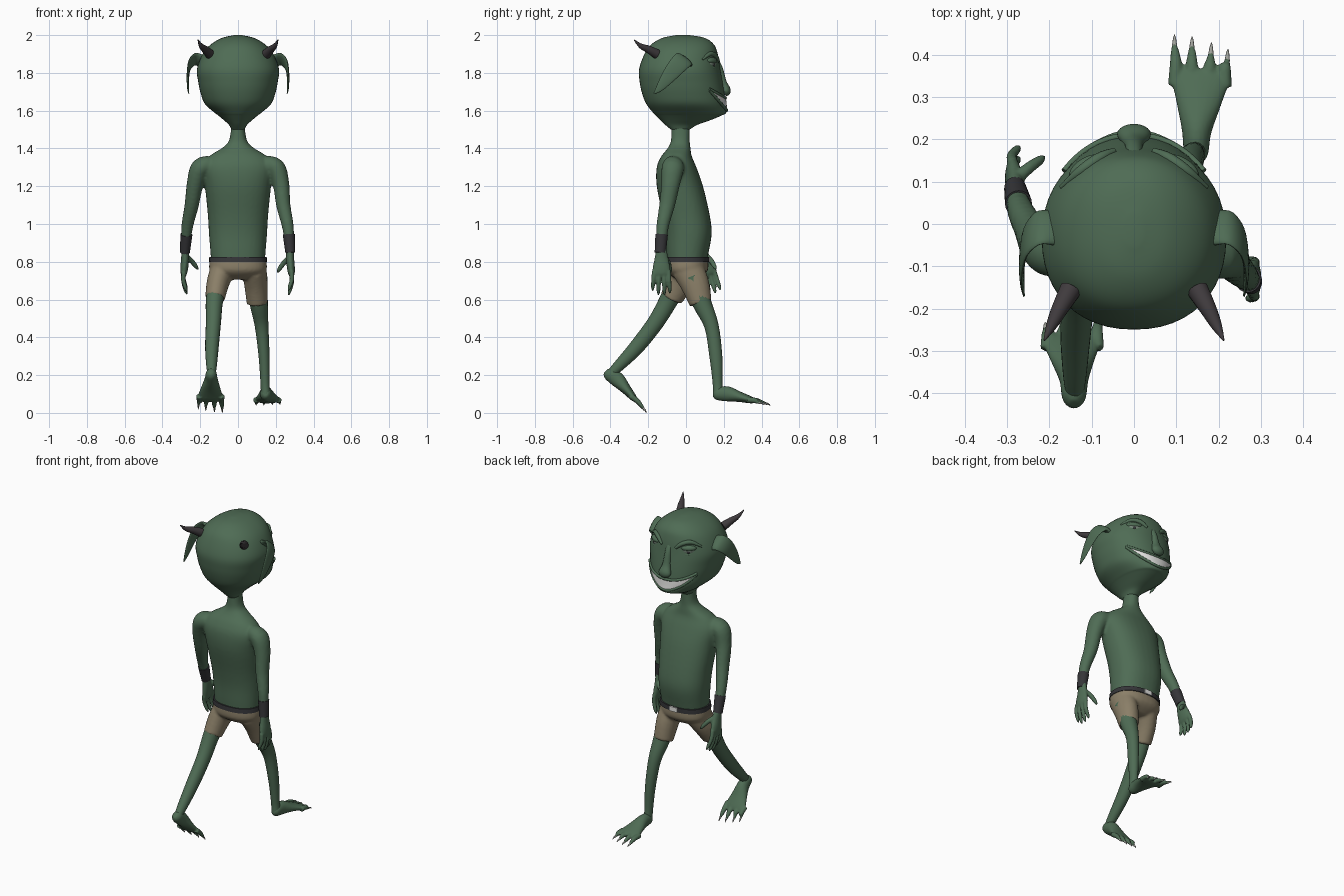
import bpy, bmesh, math
from mathutils import Vector, Matrix

if "Cube" in bpy.data.objects:
    bpy.data.objects.remove(bpy.data.objects["Cube"])


def material(name, rgb):
    m = bpy.data.materials.new(name)
    m.diffuse_color = (*rgb, 1)
    m.use_nodes = True
    m.node_tree.nodes["Principled BSDF"].inputs["Base Color"].default_value = m.diffuse_color
    return m


SKIN = material("green skin", (0.078, 0.15, 0.09))
CLOTH = material("tan cloth", (0.26, 0.215, 0.14))
DARK = material("dark leather", (0.036, 0.036, 0.04))
HORN = material("dark horn", (0.05, 0.043, 0.047))
WHITE = material("white teeth", (0.78, 0.78, 0.76))
EYE = material("grey green eye", (0.17, 0.23, 0.18))
CLAW = material("pale claw", (0.35, 0.36, 0.33))
I4 = Matrix.Identity(4)
FLIP = Matrix.Scale(-1, 4, (1, 0, 0))


def smooth_rows(rows, k):
    """Catmull-Rom interpolation of every column"""
    out = []
    for i in range(len(rows) - 1):
        q = [rows[max(i - 1, 0)], rows[i], rows[i + 1], rows[min(i + 2, len(rows) - 1)]]
        for j in range(k):
            t = j / k
            out.append([0.5 * (2 * b + (c - a) * t + (2 * a - 5 * b + 4 * c - d) * t * t
                               + (3 * b - a - 3 * c + d) * t ** 3) for a, b, c, d in zip(*q)])
    return out + [list(rows[-1])]


def spow(v, p):
    return math.copysign(abs(v) ** p, v)


def tube(bm, rows, M=I4, side=(1, 0, 0), flat=False, k=4, n=20, e=2.0):
    """loft elliptical rings (x, y, z, half width, half depth) along a path"""
    rows = smooth_rows([r if len(r) == 5 else (*r, r[3]) for r in rows], k)
    P = [Vector(r[:3]) for r in rows]
    rings = []
    for i, r in enumerate(rows):
        t = Vector((0, 0, 1)) if flat else (P[min(i + 1, len(P) - 1)] - P[max(i - 1, 0)]).normalized()
        u = Vector(side)
        u = (u - t * u.dot(t)).normalized()
        v = t.cross(u)
        ring = []
        for j in range(n):
            a = 2 * math.pi * j / n
            ring.append(bm.verts.new(M @ (P[i] + u * max(r[3], .0005) * spow(math.cos(a), 2 / e)
                                          + v * max(r[4], .0005) * spow(math.sin(a), 2 / e))))
        rings.append(ring)
    for r0, r1 in zip(rings, rings[1:]):
        for j in range(n):
            bm.faces.new((r0[j], r0[(j + 1) % n], r1[(j + 1) % n], r1[j]))
    bm.faces.new(rings[0])
    bm.faces.new(rings[-1])


def finish(bm, name, mat, voxel=0, relax=6):
    bmesh.ops.recalc_face_normals(bm, faces=bm.faces)
    me = bpy.data.meshes.new(name)
    bm.to_mesh(me)
    bm.free()
    me.materials.append(mat)
    ob = bpy.data.objects.new(name, me)
    bpy.context.collection.objects.link(ob)
    for p in me.polygons:
        p.use_smooth = True
    if voxel:
        r = ob.modifiers.new("blend", 'REMESH')
        r.mode, r.voxel_size, r.use_smooth_shade = 'VOXEL', voxel, True
        s = ob.modifiers.new("relax", 'SMOOTH')
        s.factor, s.iterations = 0.5, relax
    else:
        me.set_sharp_from_angle(angle=math.radians(55))
    return ob


def part(name, mat, *paths, **kw):
    bm = bmesh.new()
    for p in paths:
        tube(bm, p, **kw)
    return finish(bm, name, mat)


def bands(rows):
    """(z, half width, back y, front y) to flat rings"""
    return [(0, (b + f) / 2, z, w, (f - b) / 2) for z, w, b, f in rows]


# torso and arms, blended together
arm_r = [(.15, -.065, 1.31, .05, .055), (.2, -.07, 1.295, .052, .06), (.228, -.082, 1.21, .044, .05),
         (.24, -.1, 1.1, .038, .042), (.265, -.125, .98, .031, .033), (.277, -.135, .84, .021, .025)]
arm_l = [(-.15, -.065, 1.31, .05, .055), (-.2, -.065, 1.295, .052, .06), (-.228, -.05, 1.21, .044, .048),
         (-.245, -.015, 1.1, .038, .042), (-.27, .035, .98, .031, .033), (-.28, .085, .84, .021, .025)]
bm = bmesh.new()
tube(bm, bands([(.78, .14, -.1, .105), (.85, .146, -.105, .12), (.95, .154, -.11, .136), (1.05, .16, -.125, .125),
                (1.2, .175, -.155, .09), (1.3, .185, -.155, .055), (1.36, .15, -.13, .03),
                (1.4, .088, -.098, .024), (1.44, .048, -.08, .02), (1.53, .034, -.077, .02)]),
     flat=True, n=32, e=2.3)
tube(bm, arm_r)
tube(bm, arm_l)
finish(bm, "torso_and_arms", SKIN, .009)

# head
head = bands([(1.5, .034, -.08, .02), (1.525, .048, -.11, .06), (1.55, .075, -.135, .13), (1.575, .105, -.16, .19),
              (1.59, .125, -.175, .213), (1.635, .175, -.21, .21), (1.69, .197, -.232, .204), (1.75, .21, -.245, .195),
              (1.82, .217, -.248, .182), (1.9, .187, -.22, .168), (1.95, .145, -.185, .148),
              (1.985, .085, -.125, .1), (2.0, .02, -.05, .02)])
part("head", SKIN, head, flat=True, n=48, e=2.2, k=5)
HEAD = smooth_rows(head, 5)


def on_head(th, z, off=0.0):
    """point on the head surface; th measured from straight ahead"""
    for r0, r1 in zip(HEAD, HEAD[1:]):
        if r0[2] <= z <= r1[2]:
            f = (z - r0[2]) / (r1[2] - r0[2])
            x, y, _, a, b = [p + (q - p) * f for p, q in zip(r0, r1)]
            return Vector((x + (a + off) * spow(math.sin(th), 2 / 2.2),
                           y + (b + off) * spow(math.cos(th), 2 / 2.2), z))


# grin: teeth plate and lips following the head
def lip_high(s):
    return 1.667 + .048 * s * s


def lip_low(s):
    return 1.602 + .105 * s * s


bm = bmesh.new()
N, W = 32, .9
grid = []
for i in range(N + 1):
    s = 2 * i / N - 1
    lo, hi = lip_low(s), lip_high(s)
    grid.append([bm.verts.new(on_head(s * W, lo + (hi - lo) * j / 6, .005)) for j in range(7)])
for c0, c1 in zip(grid, grid[1:]):
    for j in range(6):
        bm.faces.new((c0[j], c0[j + 1], c1[j + 1], c1[j]))
finish(bm, "teeth", WHITE)
part("lips", SKIN, *[[(*on_head(s / 8 * W, f(s / 8), .002), .008) for s in range(-8, 9)]
                     for f in (lip_high, lip_low)], side=(0, 0, 1), n=10, k=2)

# nose
part("nose", SKIN, [(0, .14, 1.9, .02, .012), (0, .172, 1.83, .02, .02), (0, .193, 1.75, .026, .022),
                    (0, .212, 1.705, .04, .025), (0, .203, 1.685, .022, .014)])


def ball(name, mat, M, size):
    bm = bmesh.new()
    bmesh.ops.create_uvsphere(bm, u_segments=24, v_segments=14, radius=1,
                              matrix=M @ Matrix.Diagonal((*size, 1)))
    return finish(bm, name, mat)


for sx, tag in ((1, "right"), (-1, "left")):
    S = I4 if sx > 0 else FLIP
    # eyes with heavy lids and brows
    E = Matrix.Translation((sx * .112, .133, 1.85)) @ Matrix.Rotation(-sx * .55, 4, 'Z')
    ball(tag + "_eye", EYE, E, (.042, .02, .027))
    ball(tag + "_pupil", DARK, E @ Matrix.Translation((0, .015, -.006)), (.011, .006, .011))
    ball(tag + "_upper_lid", SKIN, E @ Matrix.Translation((0, 0, .014)), (.046, .024, .019))
    ball(tag + "_lower_lid", SKIN, E @ Matrix.Translation((0, 0, -.024)), (.044, .021, .012))
    part(tag + "_brow", SKIN, [(*on_head(a, z, 0), r) for a, z, r in
                               ((.2, 1.86, .008), (.4, 1.89, .013), (.7, 1.9, .012), (1.0, 1.87, .005))],
         M=S, side=(0, 0, 1), n=12)
    # ears and horns
    part(tag + "_ear", SKIN, [(.185, -.01, 1.86, .05, .02), (.225, -.01, 1.872, .05, .012),
                              (.255, -.04, 1.845, .048, .009), (.265, -.09, 1.785, .038, .007),
                              (.264, -.14, 1.72, .02, .005), (.26, -.17, 1.69, .003, .002)],
         M=S, side=(0, .78, -.62), n=24)
    part(tag + "_horn", HORN, [(.15, -.155, 1.9, .026), (.175, -.2, 1.925, .02),
                               (.195, -.24, 1.943, .013), (.212, -.275, 1.975, .002)], M=S, n=16)

# hands: palm, four fingers, thumb
HANDS = {"right": Matrix.Translation((.276, -.13, .86)),
         "left": Matrix.Translation((-.28, .082, .86)) @ Matrix.Rotation(.25, 4, 'X') @ FLIP}
for tag, M in HANDS.items():
    bm = bmesh.new()
    tube(bm, [(0, 0, .02, .02, .025), (0, 0, -.04, .021, .036), (.004, 0, -.09, .021, .046),
              (.007, 0, -.125, .017, .048), (.007, 0, -.142, .008, .04)], M)
    for y, d in ((-.038, -.022), (-.013, 0), (.013, .002), (.037, -.008)):
        tube(bm, [(.007, y, -.11, .013), (.009, 1.1 * y, -.165 - d / 2, .012), (-.003, 1.2 * y, -.215 - d, .01),
                  (-.011, 1.2 * y, -.238 - d, .003)], M, n=12)
    tube(bm, [(0, .015, -.035, .016), (-.032, .036, -.065, .014), (-.058, .046, -.1, .011),
              (-.068, .05, -.12, .003)], M, n=12)
    finish(bm, tag + "_hand", SKIN, .005, 2)

# wrist bands
part("right_wristband", DARK, [(.269, -.129, .945, .032, .033), (.277, -.136, .848, .026, .03)], k=1)
part("left_wristband", DARK, [(-.273, .048, .945, .032, .033), (-.281, .084, .85, .026, .03)], k=1)

# legs
part("right_leg", SKIN, [(.1, .03, .72, .055, .06), (.11, .085, .58, .048, .05), (.125, .135, .46, .036, .038),
                         (.138, .158, .3, .029, .034), (.143, .167, .16, .024, .026), (.146, .17, .1, .025, .028)])
part("left_leg", SKIN, [(-.1, -.03, .72, .055, .06), (-.124, -.09, .6, .046, .05), (-.13, -.16, .48, .04, .044),
                        (-.138, -.26, .35, .036, .04), (-.14, -.355, .25, .028, .03), (-.14, -.395, .21, .022, .024)])

# feet with four clawed toes
FEET = {"right": Matrix.Translation((.146, .145, .068)) @ Matrix.Rotation(-.03, 4, 'Z') @ Matrix.Rotation(-.1, 4, 'X'),
        "left": Matrix.Translation((-.142, -.444, .191)) @ Matrix.Rotation(-.69, 4, 'X') @ FLIP}
for tag, M in FEET.items():
    bm, claws = bmesh.new(), bmesh.new()
    tube(bm, [(0, -.005, .035, .012, .015), (0, .015, .035, .028, .033), (0, .07, .04, .035, .04),
              (.003, .14, .03, .054, .027), (.005, .2, .02, .07, .018), (.005, .22, .016, .06, .01)], M)
    for x, y in ((-.054, .278), (-.016, .275), (.026, .262), (.062, .248)):
        tube(bm, [(x, .18, .018, .018, .016), (x, .225, .02, .015, .014), (1.05 * x, y - .02, .014, .011, .01),
                  (1.08 * x, y, .01, .006, .006)], M, n=12)
        tube(claws, [(1.08 * x, y - .006, .01, .0065), (1.09 * x, y + .012, .008, .004),
                     (1.1 * x, y + .024, .002, .001)], M, n=8)
    finish(bm, tag + "_foot", SKIN, .005, 2)
    finish(claws, tag + "_claws", CLAW)

# shorts, belt and buckle
bm = bmesh.new()
tube(bm, [(0, .005, .812, .15, .112), (0, .005, .76, .152, .112), (0, .005, .73, .13, .09),
          (0, .005, .705, .08, .05)], flat=True, n=32, e=2.3)
tube(bm, [(.085, .01, .76, .066, .085), (.095, .048, .68, .062, .076), (.102, .078, .58, .056, .06)])
tube(bm, [(-.08, 0, .76, .066, .085), (-.106, -.035, .69, .06, .076), (-.122, -.078, .605, .052, .06)])
finish(bm, "shorts", CLOTH, .008, 3)
part("belt", DARK, [(0, .005, .798, .154, .118), (0, .006, .826, .152, .117)], flat=True, k=1, n=32, e=2.3)
bm = bmesh.new()
bmesh.ops.create_cube(bm, size=1, matrix=Matrix.Translation((0, .122, .812)) @ Matrix.Diagonal((.05, .01, .028, 1)))
finish(bm, "buckle", WHITE)
